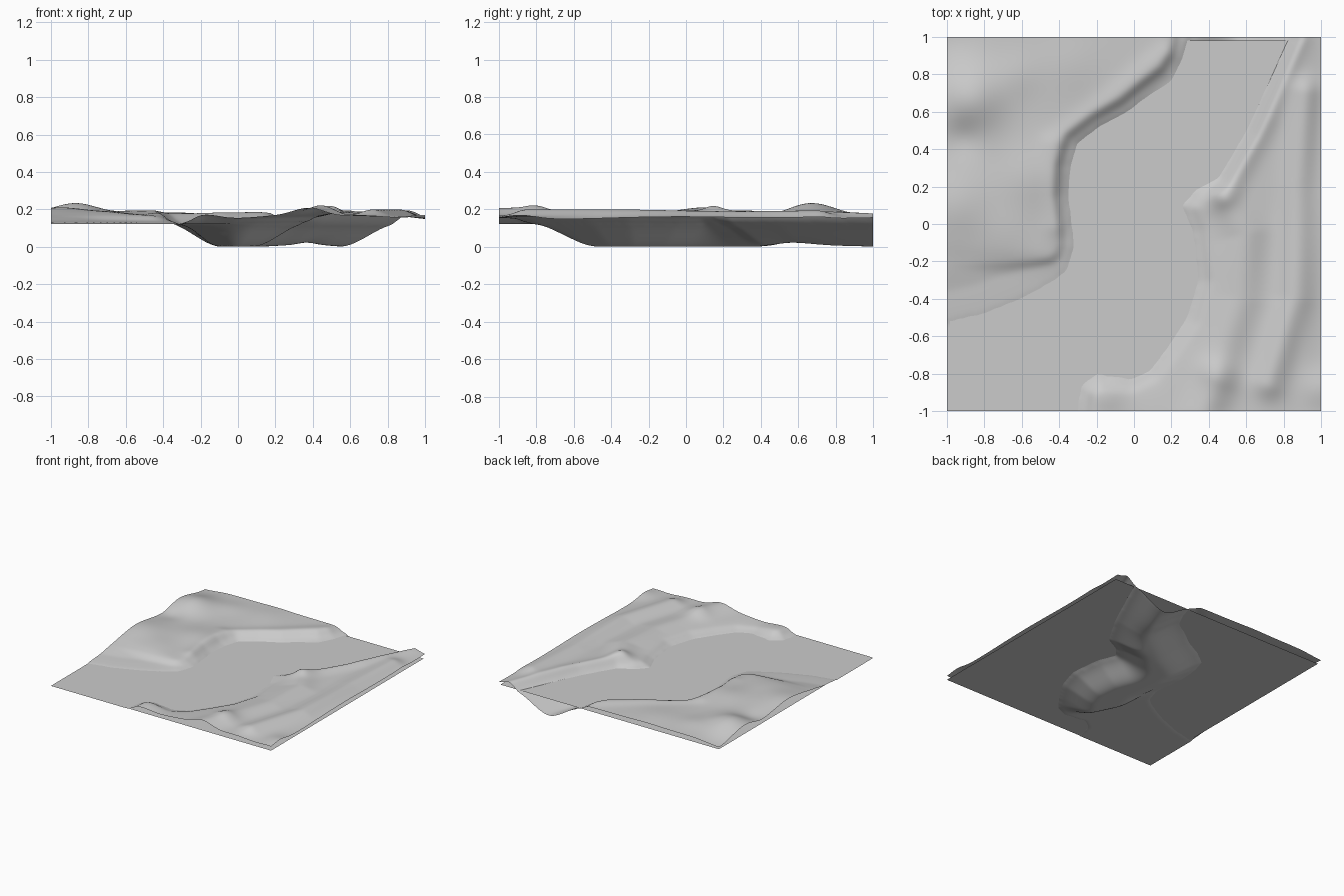
import bpy, math
from mathutils import Vector

if "Cube" in bpy.data.objects:
    bpy.data.objects.remove(bpy.data.objects["Cube"])

WATER = 0.125
N = 140  # terrain grid divisions

grey = bpy.data.materials.new("plain_grey")
grey.diffuse_color = (0.6, 0.6, 0.6, 1)
grey.use_nodes = True
grey.node_tree.nodes["Principled BSDF"].inputs["Base Color"].default_value = grey.diffuse_color

# Shorelines on the two sides of the river (x, y)
LEFT = [(0.30, 1.2), (0.29, 0.98), (0.26, 0.88), (0.20, 0.78), (0.08, 0.69), (-0.03, 0.60),
        (-0.18, 0.52), (-0.30, 0.43), (-0.34, 0.30), (-0.35, 0.15), (-0.33, 0.0),
        (-0.32, -0.12), (-0.36, -0.25), (-0.42, -0.30), (-0.60, -0.40), (-0.80, -0.48), (-1.2, -0.57)]
RIGHT = [(0.93, 1.2), (0.82, 0.98), (0.72, 0.76), (0.60, 0.50), (0.45, 0.25), (0.33, 0.19),
         (0.25, 0.10), (0.31, -0.05), (0.34, -0.30), (0.28, -0.50), (0.18, -0.65),
         (0.08, -0.78), (-0.02, -0.83), (-0.20, -0.81), (-0.28, -0.87), (-0.32, -1.2)]

# Ridges: height, width, path
RIDGES = [
    (0.052, 0.11, [(0.36, -1.05), (0.44, -0.85)]),
    (0.030, 0.10, [(0.46, -0.75), (0.58, -0.40), (0.60, -0.05), (0.50, 0.12)]),
    (0.040, 0.07, [(0.48, 0.16), (0.70, 0.58), (0.86, 1.0)]),
    (0.035, 0.08, [(0.72, -0.85), (0.86, -0.40), (0.87, 0.20), (0.92, 0.7)]),
    (0.020, 0.07, [(-0.40, 0.0), (-0.42, 0.42), (-0.10, 0.66), (0.18, 0.9)]),
]
# Round hills and hollows: x, y, height, radius
HILLS = [(-0.87, 0.67, 0.062, 0.17), (-0.95, 0.10, 0.038, 0.20), (-0.55, 0.25, 0.022, 0.17),
         (-0.92, 0.46, -0.018, 0.10), (-0.35, 0.85, 0.012, 0.16), (-0.62, 0.80, 0.012, 0.12),
         (-1.0, 1.0, -0.02, 0.15), (-0.7, -0.05, 0.012, 0.14), (-0.16, -0.92, 0.012, 0.10),
         (1.0, -0.88, 0.02, 0.10), (0.28, 0.62, 0.035, 0.16)]


def path_distance(x, y, path):
    best = 9.0
    for (ax, ay), (bx, by) in zip(path, path[1:]):
        dx, dy = bx - ax, by - ay
        t = max(0, min(1, ((x - ax) * dx + (y - ay) * dy) / (dx * dx + dy * dy)))
        best = min(best, math.hypot(x - ax - t * dx, y - ay - t * dy))
    return best


def inside(x, y, poly):
    hit = False
    for (ax, ay), (bx, by) in zip(poly, poly[1:] + poly[:1]):
        if (ay > y) != (by > y) and x < (bx - ax) * (y - ay) / (by - ay) + ax:
            hit = not hit
    return hit


def ease(t):
    t = max(0, min(1, t))
    return t * t * (3 - 2 * t)


LEFT_LAND = LEFT + [(-1.2, 1.2)]
RIGHT_LAND = RIGHT + [(1.2, -1.2), (1.2, 1.2)]


def height(x, y):
    on_left, on_right = inside(x, y, LEFT_LAND), inside(x, y, RIGHT_LAND)
    dl, dr = path_distance(x, y, LEFT), path_distance(x, y, RIGHT)
    hills = sum(h * math.exp(-((x - hx) ** 2 + (y - hy) ** 2) / (r * r)) for hx, hy, h, r in HILLS)
    if not (on_left or on_right):
        # river bed, fading out to shallows in the front left corner
        bed = 0.122 * ease((min(dl, dr) + 0.03) / 0.29)
        fade = ease((0.9 * (x + 0.36) + 0.44 * (y + 0.26)) / 0.22)
        return max(0.0, WATER - 0.003 - bed * fade + max(0, hills) * fade * 0.8)
    ridges = sum(h * math.exp(-(path_distance(x, y, p) / w) ** 2) for h, w, p in RIDGES)
    if on_left:
        w = 0.06 + 0.14 * ease((-0.15 - y + 0.2 * (-0.4 - x)) / 0.2)
        base = 0.046 * (1 - math.exp(-dl / w))
        rise = ease(dl / (w * 1.6))
    else:
        edge = ease((x - 0.9) / 0.16)
        base = 0.034 * (1 - math.exp(-dr / 0.05)) * (1 - 0.3 * edge)
        base += 0.005 * math.sin(14 * x - 5 * y)
        rise = ease(dr / 0.08)
        ridges *= 1 - 0.4 * edge
    return WATER + 0.001 + max(0, base * max(rise, 0.5) + (ridges + hills) * rise)


def make(name, verts, faces):
    mesh = bpy.data.meshes.new(name)
    mesh.from_pydata(verts, [], faces)
    mesh.materials.append(grey)
    obj = bpy.data.objects.new(name, mesh)
    bpy.context.collection.objects.link(obj)
    return obj


# Terrain sheet with river valley
h = [[height(-1 + 2 * i / N, -1 + 2 * j / N) for i in range(N + 1)] for j in range(N + 1)]
for _ in range(2):  # soften the surface
    h = [[(h[j][i] * 2 + h[max(j - 1, 0)][i] + h[min(j + 1, N)][i]
           + h[j][max(i - 1, 0)] + h[j][min(i + 1, N)]) / 6
          for i in range(N + 1)] for j in range(N + 1)]
low = min(min(row) for row in h)
verts = [Vector((-1 + 2 * i / N, -1 + 2 * j / N, h[j][i] - low)) for j in range(N + 1) for i in range(N + 1)]
faces = [(a, a + 1, a + N + 2, a + N + 1)
         for j in range(N) for i in range(N) for a in [j * (N + 1) + i]]
terrain = make("terrain", verts, faces)
terrain.data.shade_smooth()

# Flat river surface
z = WATER - low
make("river_water", [(-0.985, -1, z), (1, -1, z), (1, 0.98, z), (-0.985, 0.98, z)], [(0, 1, 2, 3)])
